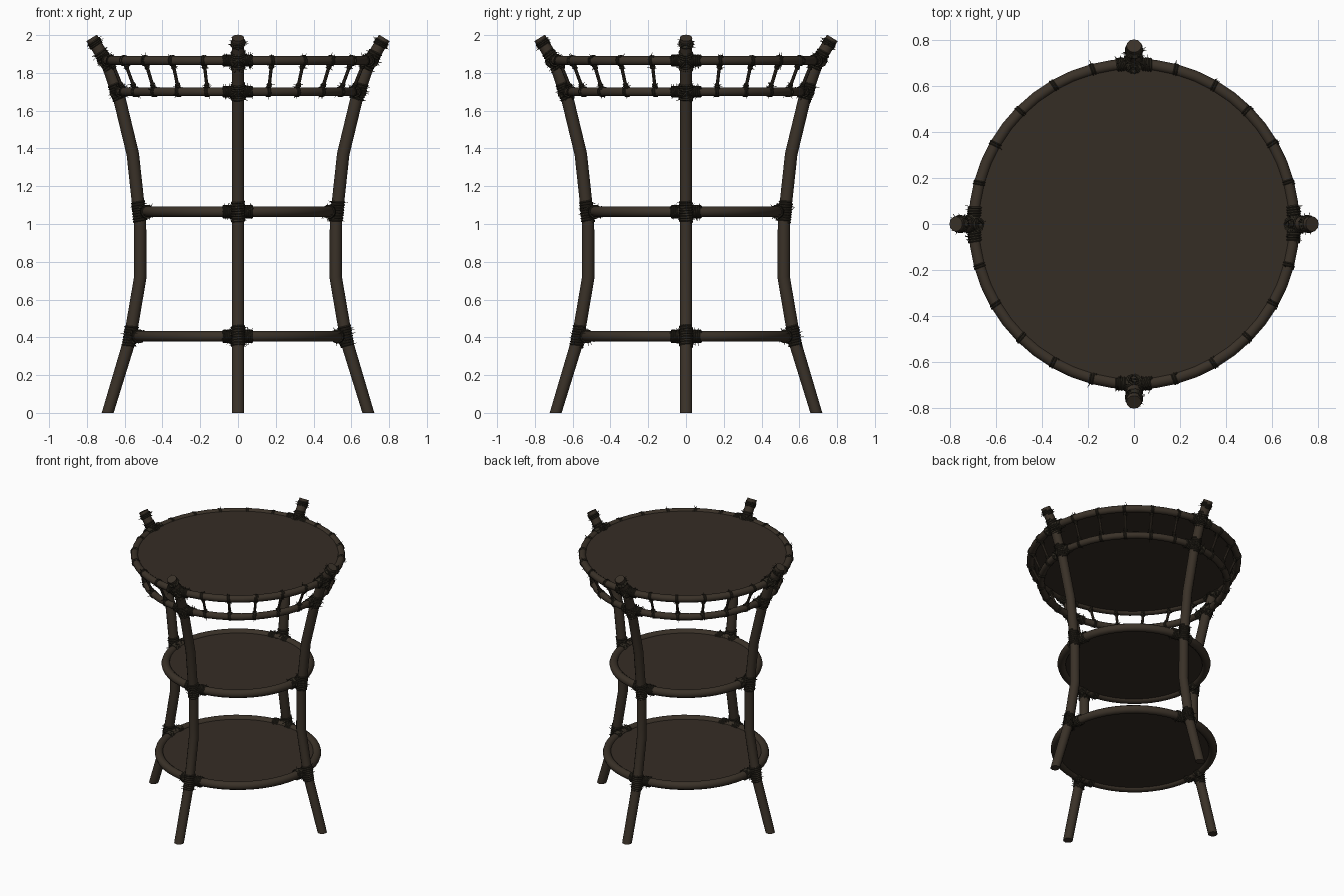
import bpy, bmesh, math, random
from mathutils import Vector, Matrix

if "Cube" in bpy.data.objects:
    bpy.data.objects.remove(bpy.data.objects["Cube"])

random.seed(4)


def material(name, rgb):
    m = bpy.data.materials.new(name)
    m.diffuse_color = (*rgb, 1)
    m.use_nodes = True
    m.node_tree.nodes["Principled BSDF"].inputs["Base Color"].default_value = m.diffuse_color
    return m


CANE = material("brown cane", (0.042, 0.031, 0.021))
BOARD = material("dark brown board", (0.036, 0.026, 0.018))
CORD = material("blackish binding", (0.024, 0.020, 0.013))


def finish(bm, name, mat):
    bmesh.ops.recalc_face_normals(bm, faces=bm.faces)
    me = bpy.data.meshes.new(name)
    bm.to_mesh(me)
    bm.free()
    me.materials.append(mat)
    ob = bpy.data.objects.new(name, me)
    bpy.context.collection.objects.link(ob)
    bpy.ops.object.select_all(action='DESELECT')
    ob.select_set(True)
    bpy.context.view_layer.objects.active = ob
    bpy.ops.object.shade_smooth_by_angle(angle=math.radians(40))
    return ob


def tube(bm, path, radii, sides=10, up=Vector((0, 0, 1)), closed=False):
    """Sweep a round section along a path; returns the rings of vertices."""
    n, rings = len(path), []
    for i, p in enumerate(path):
        a = path[(i - 1) % n] if closed else path[max(i - 1, 0)]
        b = path[(i + 1) % n] if closed else path[min(i + 1, n - 1)]
        t = (b - a).normalized()
        u = t.cross(up).normalized()
        v = u.cross(t)
        r = radii[i] if isinstance(radii, list) else radii
        rings.append([bm.verts.new(p + r * (u * math.cos(k * math.tau / sides)
                      + v * math.sin(k * math.tau / sides))) for k in range(sides)])
    for i in range(n if closed else n - 1):
        A, B = rings[i], rings[(i + 1) % n]
        for k in range(sides):
            bm.faces.new((A[k], A[(k + 1) % sides], B[(k + 1) % sides], B[k]))
    if not closed:
        bm.faces.new(rings[0])
        bm.faces.new(rings[-1])
    return rings


def coil(bm, centre, axis, radius, length, turns, frays=5, cord=0.0055):
    """Cord wrapped round a rod, with short frayed ends sticking out."""
    axis = axis.normalized()
    u = axis.orthogonal().normalized()
    v = axis.cross(u)
    steps = turns * 12

    def spoke(a):
        return u * math.cos(a) + v * math.sin(a)
    pts = [centre + axis * length * (i / steps - 0.5) + spoke(i * math.tau / 12) * radius
           for i in range(steps + 1)]
    tube(bm, pts, cord, 5, axis)
    for _ in range(frays):
        a = random.uniform(0, math.tau)
        p = centre + axis * length * random.uniform(-0.5, 0.5) + spoke(a) * radius
        q = p + spoke(a) * random.uniform(0.010, 0.022) + axis * random.uniform(-0.006, 0.006)
        tube(bm, [p, q], [0.0025, 0.0012], 3, axis.cross(spoke(a)))


def polar(radius, angle, z):
    return Vector((radius * math.cos(angle), radius * math.sin(angle), z))


# Distance from centre and height along each bowed leg
PROFILE = [(0.69, 0), (0.575, 0.38), (0.517, 0.72), (0.519, 1.02), (0.557, 1.37),
           (0.627, 1.66), (0.692, 1.85), (0.775, 1.985)]
# Hoops: name, height, radius, rod thickness
HOOPS = [("bottom_hoop", 0.405, 0.53, 0.029), ("middle_hoop", 1.065, 0.485, 0.029),
         ("gallery_lower_hoop", 1.70, 0.625, 0.024), ("top_hoop", 1.865, 0.695, 0.025)]
# Cord wraps on each leg: height, length, turns
LEG_WRAPS = [(0.405, 0.11, 8), (1.065, 0.11, 8), (1.70, 0.09, 7),
             (1.865, 0.11, 8), (1.955, 0.03, 3)]


def leg_at(z):
    for (r0, z0), (r1, z1) in zip(PROFILE, PROFILE[1:]):
        if z <= z1:
            f = (z - z0) / (z1 - z0)
            return r0 + (r1 - r0) * f, (r1 - r0, z1 - z0)


# Legs and their bindings
for i, side in enumerate(("right", "back", "left", "front")):
    ang = i * math.pi / 2
    across = polar(1, ang + math.pi / 2, 0)
    bm = bmesh.new()
    rings = tube(bm, [polar(r, ang, z) for r, z in PROFILE], 0.033, 12, across)
    for vert in rings[0]:
        vert.co.z = 0
    finish(bm, side + "_leg", CANE)

    bm = bmesh.new()
    for z, length, turns in LEG_WRAPS:
        r, (dr, dz) = leg_at(z)
        coil(bm, polar(r, ang, z), polar(dr, ang, dz), 0.034, length, turns, 14)
    # wraps on the hoops either side of the leg
    for _, z, R, rod in HOOPS:
        for s in (-1, 1):
            a = ang + s * 0.055 / R
            coil(bm, polar(R, a, z), polar(1, a + math.pi / 2, 0), rod + 0.003, 0.045, 4, 8)
    # lashing round leg and hoop together
    for _, z, R, rod in HOOPS:
        r = leg_at(z)[0]
        for s in (-1, 1):
            coil(bm, polar((r + R) / 2, ang, z), across + Vector((0, 0, s)), 0.043, 0.02, 2, 3)
    finish(bm, side + "_leg_binding", CORD)

# Hoops
for name, z, R, rod in HOOPS:
    bm = bmesh.new()
    tube(bm, [polar(R, k * math.tau / 48, z) for k in range(48)], rod, 10, closed=True)
    finish(bm, name, CANE)

# Round shelves
for name, z, R in (("bottom_shelf", 0.405, 0.53), ("middle_shelf", 1.065, 0.485),
                   ("table_top", 1.868, 0.695)):
    bm = bmesh.new()
    bmesh.ops.create_cone(bm, cap_ends=True, segments=48, radius1=R, radius2=R,
                          depth=0.02, matrix=Matrix.Translation((0, 0, z)))
    finish(bm, name, BOARD)

# Gallery spindles between the two upper hoops, five in each quarter
sticks, knots = bmesh.new(), bmesh.new()
(_, zl, Rl, rl), (_, zt, Rt, rt) = HOOPS[2:]
for k in range(24):
    if k % 6 == 0:
        continue
    a = k * math.tau / 24
    lo, hi = polar(Rl, a, zl), polar(Rt, a, zt)
    tangent = polar(1, a + math.pi / 2, 0)
    tube(sticks, [lo, hi], 0.009, 8, tangent)
    for f in (0.2, 0.8):
        coil(knots, lo.lerp(hi, f), hi - lo, 0.010, 0.02, 2, 2, 0.005)
    coil(knots, lo, tangent, rl + 0.0005, 0.022, 2, 2, 0.004)
    coil(knots, hi, tangent, rt + 0.0005, 0.022, 2, 2, 0.004)
finish(sticks, "gallery_spindles", CANE)
finish(knots, "gallery_binding", CORD)
